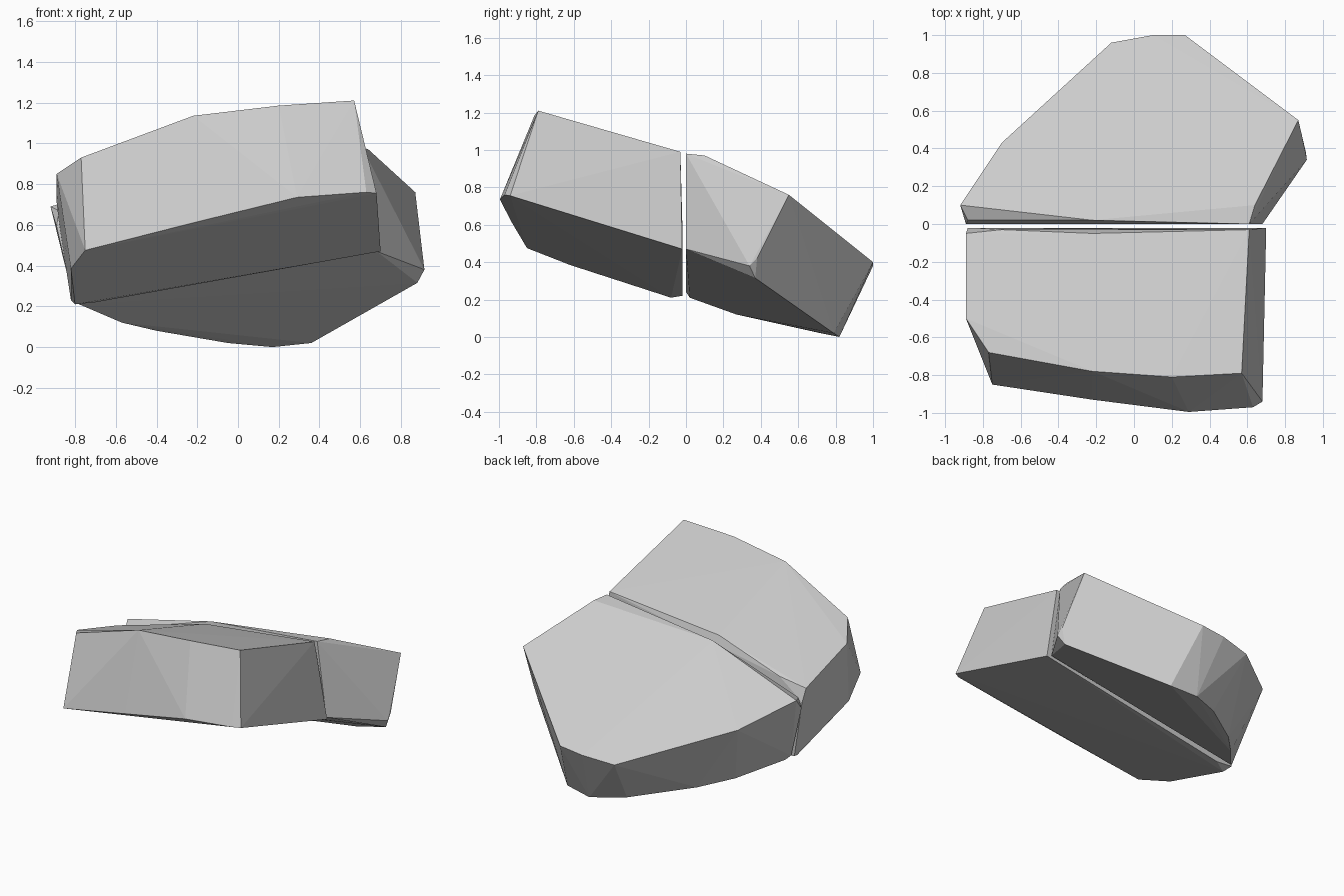
import bpy, bmesh


def hull_block(name, upper, lower):
    """Flat-faced stone slab: convex hull between an upper and a lower rim."""
    bm = bmesh.new()
    for p in upper + lower:
        bm.verts.new(p)
    res = bmesh.ops.convex_hull(bm, input=bm.verts[:])
    loose = {v for v in res["geom_interior"] + res["geom_unused"]
             if isinstance(v, bmesh.types.BMVert)}
    bmesh.ops.delete(bm, geom=list(loose), context='VERTS')
    bmesh.ops.recalc_face_normals(bm, faces=bm.faces[:])
    me = bpy.data.meshes.new(name)
    bm.to_mesh(me)
    bm.free()
    ob = bpy.data.objects.new(name, me)
    bpy.context.collection.objects.link(ob)
    return ob


# front slab: tilted up toward the front right
hull_block(
    "front_stone",
    [(-0.89, -0.05, 0.71), (-0.70, -0.03, 0.75), (-0.22, -0.05, 0.90),
     (0.61, -0.03, 0.99), (0.57, -0.79, 1.21), (0.20, -0.81, 1.185),
     (-0.22, -0.78, 1.135), (-0.77, -0.68, 0.93), (-0.89, -0.50, 0.85)],
    [(-0.88, -0.02, 0.62), (-0.82, -0.02, 0.23), (-0.80, -0.08, 0.21),
     (-0.70, -0.02, 0.22), (0.70, -0.02, 0.47), (0.68, -0.94, 0.755),
     (0.63, -0.97, 0.76), (0.29, -0.995, 0.735), (-0.22, -0.93, 0.61),
     (-0.75, -0.85, 0.475), (-0.82, -0.62, 0.385)])

# back slab: sloping down toward the back
hull_block(
    "back_stone",
    [(-0.88, 0.02, 0.67), (-0.22, 0.02, 0.89), (0.61, 0.00, 0.98),
     (0.64, 0.10, 0.97), (0.87, 0.55, 0.76), (0.27, 1.00, 0.40),
     (0.10, 1.00, 0.38), (-0.12, 0.96, 0.355), (-0.70, 0.43, 0.55),
     (-0.92, 0.10, 0.69)],
    [(-0.89, 0.00, 0.59), (-0.81, 0.00, 0.24), (-0.78, 0.02, 0.21),
     (0.68, 0.00, 0.47), (0.91, 0.38, 0.42), (0.915, 0.34, 0.38),
     (0.88, 0.37, 0.315), (0.36, 0.79, 0.02), (0.17, 0.82, 0.0),
     (-0.05, 0.72, 0.02), (-0.40, 0.45, 0.08), (-0.57, 0.27, 0.12)])
